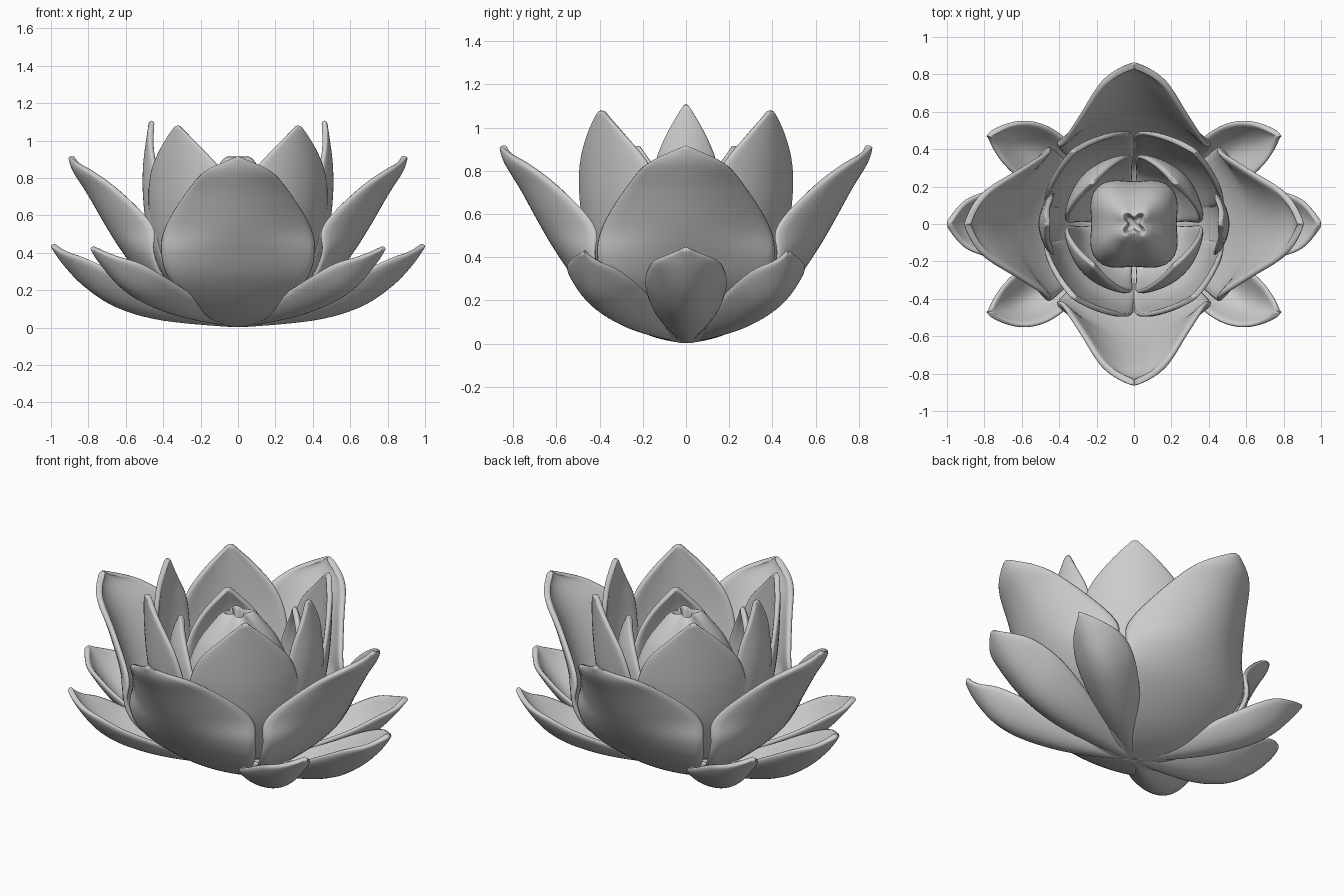
import bpy
from math import cos, sin, pi, radians, floor

if "Cube" in bpy.data.objects:
    bpy.data.objects.remove(bpy.data.objects["Cube"])


def spline(rows, t):
    """Smooth interpolation through the control rows, t in 0..1."""
    n = len(rows) - 1
    i = min(int(floor(t * n)), n - 1)
    f = t * n - i
    p0, p1 = rows[max(i - 1, 0)], rows[i]
    p2, p3 = rows[i + 1], rows[min(i + 2, n)]
    return [0.5 * (2 * b + (c - a) * f + (2 * a - 5 * b + 4 * c - d) * f * f
                   + (3 * b - a - 3 * c + d) * f ** 3)
            for a, b, c, d in zip(p0, p1, p2, p3)]


def make_object(name, verts, faces):
    me = bpy.data.meshes.new(name)
    me.from_pydata(verts, [], faces)
    me.polygons.foreach_set("use_smooth", [True] * len(me.polygons))
    ob = bpy.data.objects.new(name, me)
    bpy.context.collection.objects.link(ob)
    return ob


def petal(name, angle, rows, thick=0.03, stretch=1.0, bend=0.0, nu=20, nv=10):
    """Rows: radius, height, half width, inward edge curl, upward edge curl.
    bend swings the tip sideways."""
    a = radians(angle)
    verts, faces = [], []
    for i in range(nu + 1):
        r, z, w, inward, up = spline(rows, i / nu)
        w = max(w, 0.008)
        for j in range(nv + 1):
            v = 2 * j / nv - 1
            x, y = r * stretch - inward * v * v, w * v + bend * (i / nu) ** 4
            verts.append((x * cos(a) - y * sin(a), x * sin(a) + y * cos(a), z + up * v * v))
    k = nv + 1
    for i in range(nu):
        for j in range(nv):
            b = i * k + j
            faces.append((b, b + 1, b + k + 1, b + k))
    ob = make_object(name, verts, faces)
    sol = ob.modifiers.new("thickness", 'SOLIDIFY')
    sol.thickness, sol.offset = thick, -1
    sub = ob.modifiers.new("smooth", 'SUBSURF')
    sub.levels = sub.render_levels = 1


# Low spreading petals: two on the sides, four on the diagonals
low_side = [(0, .0, .02, 0, 0), (.4, .035, .155, 0, .12), (.65, .105, .2, 0, .18),
            (.82, .215, .175, 0, .15), (.935, .335, .12, .01, .06), (1.005, .437, .01, 0, 0)]
low_diag = [(0, .0, .02, 0, 0), (.35, .05, .13, 0, .1), (.6, .125, .17, 0, .14),
            (.75, .21, .15, 0, .13), (.855, .325, .09, 0, .05), (.92, .42, .01, 0, 0)]
for a in (0, 180):
    petal("low_side_petal", a, low_side)
for a, s in ((36, -1), (144, 1), (216, -1), (324, 1)):
    petal("low_diagonal_petal", a, low_diag, bend=.075 * s)

# Four broad cup petals whose edges meet along the diagonals
cup = [(0, .0, .02, 0, 0), (.15, .03, .13, .02, 0), (.31, .11, .25, .05, 0),
       (.485, .26, .385, .095, 0), (.595, .41, .425, .16, 0), (.675, .54, .405, .25, 0),
       (.77, .715, .295, .18, 0), (.845, .84, .18, .08, 0), (.865, .915, .01, 0, 0)]
for a in (90, 270):
    petal("cup_petal", a, cup, .035, nu=26)
for a in (0, 180):
    petal("cup_petal", a, cup, .035, 1.05, nu=26)

# Tall upright ring: four wide petals and two narrow side petals
tall_wide = [(0, .05, .02, 0, 0), (.28, .16, .22, .05, 0), (.435, .38, .28, .09, 0),
             (.49, .62, .31, .105, 0), (.508, .82, .262, .075, 0), (.515, .97, .135, .025, 0),
             (.52, 1.08, .01, 0, 0)]
tall_narrow = [(0, .05, .02, 0, 0), (.3, .16, .12, .02, 0), (.46, .4, .17, .04, 0),
               (.505, .65, .175, .06, 0), (.51, .84, .15, .06, 0), (.495, .98, .09, .02, 0),
               (.475, 1.11, .01, 0, 0)]
for a in (50.5, 129.5, 230.5, 309.5):
    petal("tall_petal", a, tall_wide)
for a in (0, 180):
    petal("tall_side_petal", a, tall_narrow)

# Inner ring of four petals round the bud
inner = [(0, .08, .02, 0, 0), (.25, .2, .18, .05, 0), (.36, .42, .25, .1, 0),
         (.38, .62, .24, .09, 0), (.365, .78, .15, .05, 0), (.32, .92, .01, 0, 0)]
for a in (45, 135, 225, 315):
    petal("inner_petal", a, inner)

# Closed square bud with a star-shaped opening; rows: radius, height, corner strength
bud = [(.02, .1, .0), (.17, .2, .05), (.24, .4, .09), (.25, .58, .1), (.2, .74, .1),
       (.12, .86, .12), (.07, .91, .25), (.05, .9, .35), (.035, .82, .35)]
nu, nv = 40, 48
verts, faces = [], []
for i in range(nu + 1):
    r, z, k = spline(bud, i / nu)
    for j in range(nv):
        t = 2 * pi * j / nv
        q = r * (1 - k * cos(4 * t))
        verts.append((q * cos(t), q * sin(t), z))
for i in range(nu):
    for j in range(nv):
        n = (j + 1) % nv
        faces.append((i * nv + j, i * nv + n, (i + 1) * nv + n, (i + 1) * nv + j))
faces.append(tuple(range(nv))[::-1])
faces.append(tuple(nu * nv + j for j in range(nv)))
make_object("bud", verts, faces)
